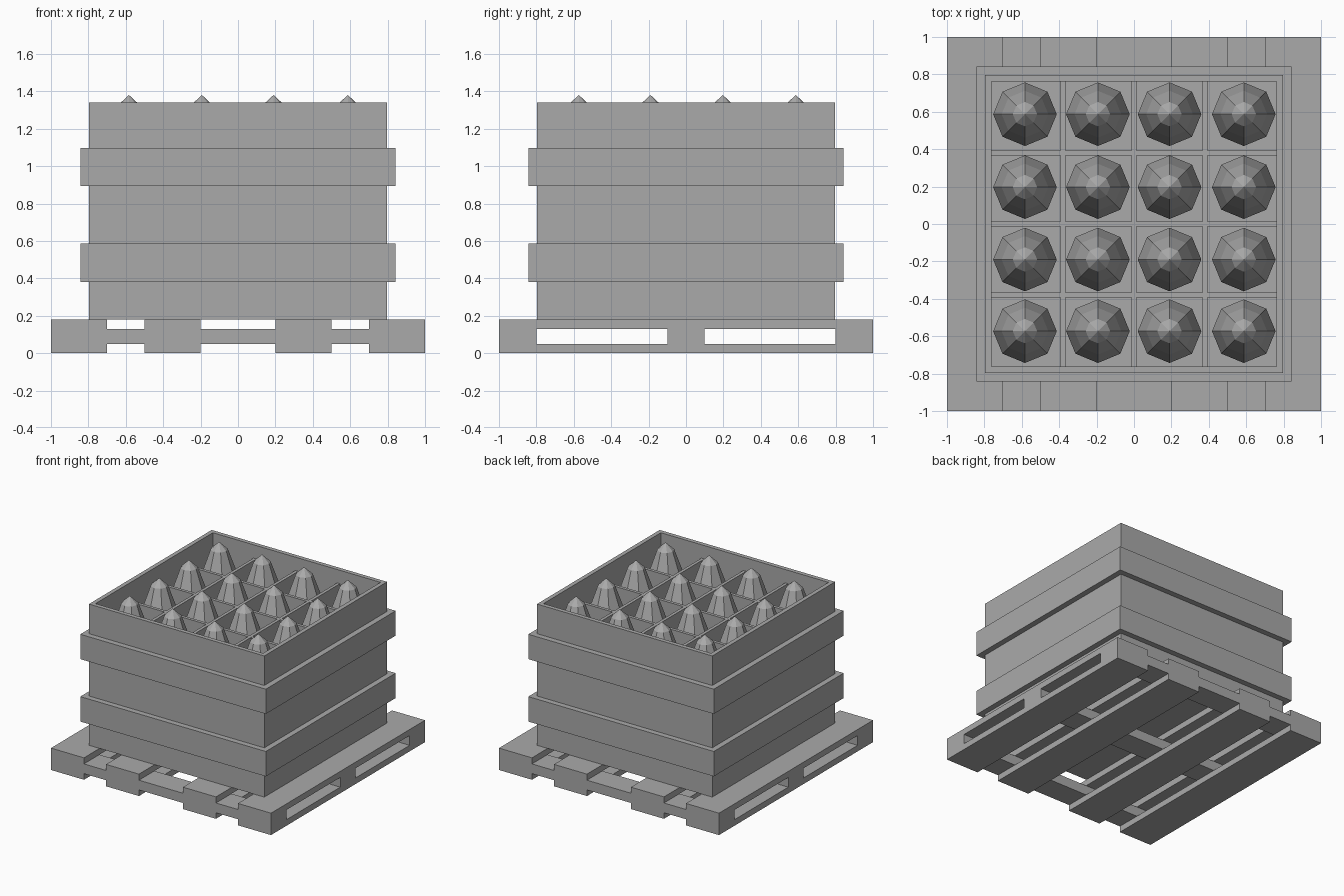
import bpy, bmesh, math
from mathutils import Matrix, Vector

if "Cube" in bpy.data.objects:
    bpy.data.objects.remove(bpy.data.objects["Cube"], do_unlink=True)

grey = bpy.data.materials.new("plain_grey")
grey.use_nodes = True
COLOUR = (0.4, 0.4, 0.4, 1)
grey.diffuse_color = COLOUR
grey.node_tree.nodes["Principled BSDF"].inputs["Base Color"].default_value = COLOUR


def finish(name, bm):
    bmesh.ops.recalc_face_normals(bm, faces=bm.faces)
    mesh = bpy.data.meshes.new(name)
    bm.to_mesh(mesh)
    bm.free()
    mesh.materials.append(grey)
    obj = bpy.data.objects.new(name, mesh)
    bpy.context.collection.objects.link(obj)
    return obj


def box(name, x, y, z):
    """Box from (low, high) pairs on each axis."""
    bm = bmesh.new()
    size = [b - a for a, b in (x, y, z)]
    mid = Vector([(a + b) / 2 for a, b in (x, y, z)])
    bmesh.ops.create_cube(bm, size=1, matrix=Matrix.Translation(mid) @ Matrix.Diagonal((*size, 1)))
    return finish(name, bm)


def lathe(name, profile, sides, closed=False, turn=0.0, centre=(0, 0)):
    """Sweep (radius, height) points around z with a fixed number of sides."""
    bm = bmesh.new()
    pts = [bm.verts.new((r, 0, z)) for r, z in profile]
    edges = [bm.edges.new(p) for p in zip(pts, pts[1:])]
    if closed:
        edges.append(bm.edges.new((pts[-1], pts[0])))
    bmesh.ops.spin(bm, geom=pts + edges, cent=(0, 0, 0), axis=(0, 0, 1),
                   angle=math.tau, steps=sides, use_merge=True)
    bmesh.ops.remove_doubles(bm, verts=bm.verts, dist=0.0005)
    bmesh.ops.rotate(bm, verts=bm.verts, matrix=Matrix.Rotation(turn, 3, 'Z'))
    bmesh.ops.translate(bm, verts=bm.verts, vec=(*centre, 0))
    return finish(name, bm)


def square_ring(name, outer, inner, low, high):
    """Square frame given its half widths."""
    k = math.sqrt(2)
    profile = [(outer * k, low), (outer * k, high), (inner * k, high), (inner * k, low)]
    return lathe(name, profile, 4, closed=True, turn=math.pi / 4)


# Pallet: boards front to back, with cross beams between the two layers
for i, x in enumerate([(-1, -0.7), (-0.5, -0.2), (0.2, 0.5), (0.7, 1)], 1):
    box(f"pallet_bottom_board_{i}", x, (-1, 1), (0, 0.05))
    box(f"pallet_top_board_{i}", x, (-1, 1), (0.13, 0.18))
for i, y in enumerate([(-1, -0.8), (-0.1, 0.1), (0.8, 1)], 1):
    box(f"pallet_cross_beam_{i}", (-1, 1), y, (0.05, 0.13))

# Crate: open walls, floor and two bands
WALL, INNER = 0.797, 0.762
square_ring("crate_walls", WALL, INNER, 0.18, 1.34)
box("crate_floor", (-INNER, INNER), (-INNER, INNER), (0.18, 0.22))
for name, low, high in [("lower_band", 0.38, 0.585), ("upper_band", 0.893, 1.097)]:
    square_ring(name, 0.843, WALL - 0.005, low, high)

# Dividers that make a four by four grid
for i, c in enumerate((-0.38, 0, 0.38), 1):
    span = (c - 0.013, c + 0.013)
    box(f"divider_lengthwise_{i}", span, (-INNER, INNER), (0.22, 1.23))
    box(f"divider_crosswise_{i}", (-INNER, INNER), span, (0.22, 1.229))

# Eight-sided pointed contents, one in each cell
SHELL = [(0, 1.38), (0.065, 1.32), (0.125, 1.15), (0.17, 0.9), (0.17, 0.22), (0, 0.22)]
for i, x in enumerate((-0.583, -0.193, 0.19, 0.587), 1):
    for j, y in enumerate((-0.573, -0.19, 0.197, 0.587), 1):
        lathe(f"pointed_shell_{i}_{j}", SHELL, 8, centre=(x, y))
